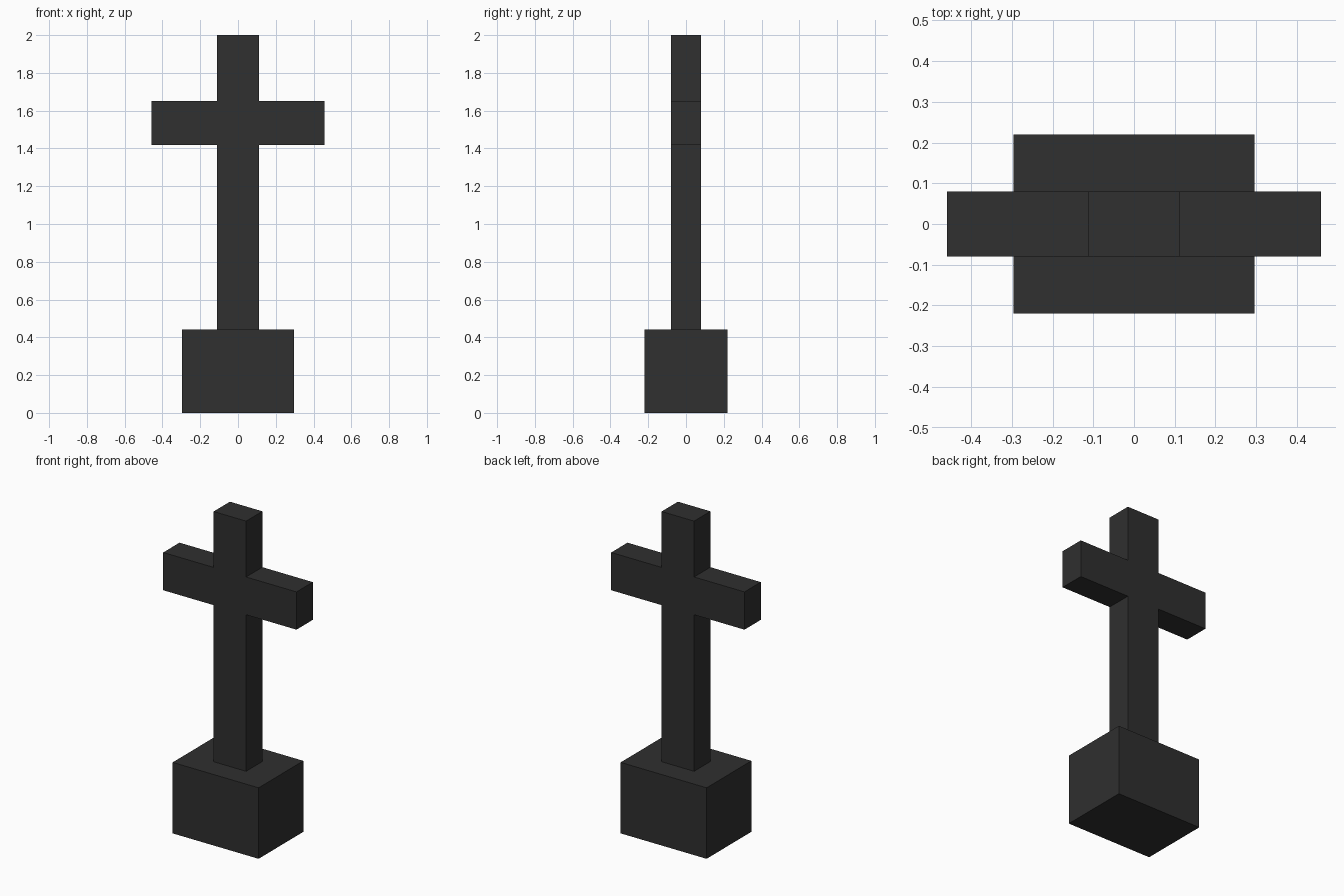
import bpy
import bmesh

if "Cube" in bpy.data.objects:
    bpy.data.objects.remove(bpy.data.objects["Cube"])

stone = bpy.data.materials.new("dark_stone")
stone.diffuse_color = (0.029, 0.029, 0.029, 1.0)
stone.use_nodes = True
stone.node_tree.nodes["Principled BSDF"].inputs["Base Color"].default_value = stone.diffuse_color


def extruded_profile(name, half_outline, half_depth):
    """Mirror a right-hand XZ outline (bottom to top) and extrude it along y."""
    outline = half_outline + [(-x, z) for x, z in reversed(half_outline)]
    bm = bmesh.new()
    face = bm.faces.new([bm.verts.new((x, -half_depth, z)) for x, z in outline])
    result = bmesh.ops.extrude_face_region(bm, geom=[face], use_keep_orig=True)
    moved = [g for g in result["geom"] if isinstance(g, bmesh.types.BMVert)]
    bmesh.ops.translate(bm, verts=moved, vec=(0, 2 * half_depth, 0))
    bmesh.ops.recalc_face_normals(bm, faces=bm.faces)
    mesh = bpy.data.meshes.new(name)
    bm.to_mesh(mesh)
    bm.free()
    mesh.materials.append(stone)
    obj = bpy.data.objects.new(name, mesh)
    bpy.context.collection.objects.link(obj)
    return obj


BASE_TOP = 0.442
POST, ARM = 0.112, 0.459          # half widths
ARM_LOW, ARM_HIGH = 1.417, 1.652

# Block base
extruded_profile("base_block", [(0.296, 0), (0.296, BASE_TOP)], 0.22)

# Upright and crossbar as one solid
extruded_profile("cross", [
    (POST, BASE_TOP), (POST, ARM_LOW), (ARM, ARM_LOW),
    (ARM, ARM_HIGH), (POST, ARM_HIGH), (POST, 2.0),
], 0.08)
